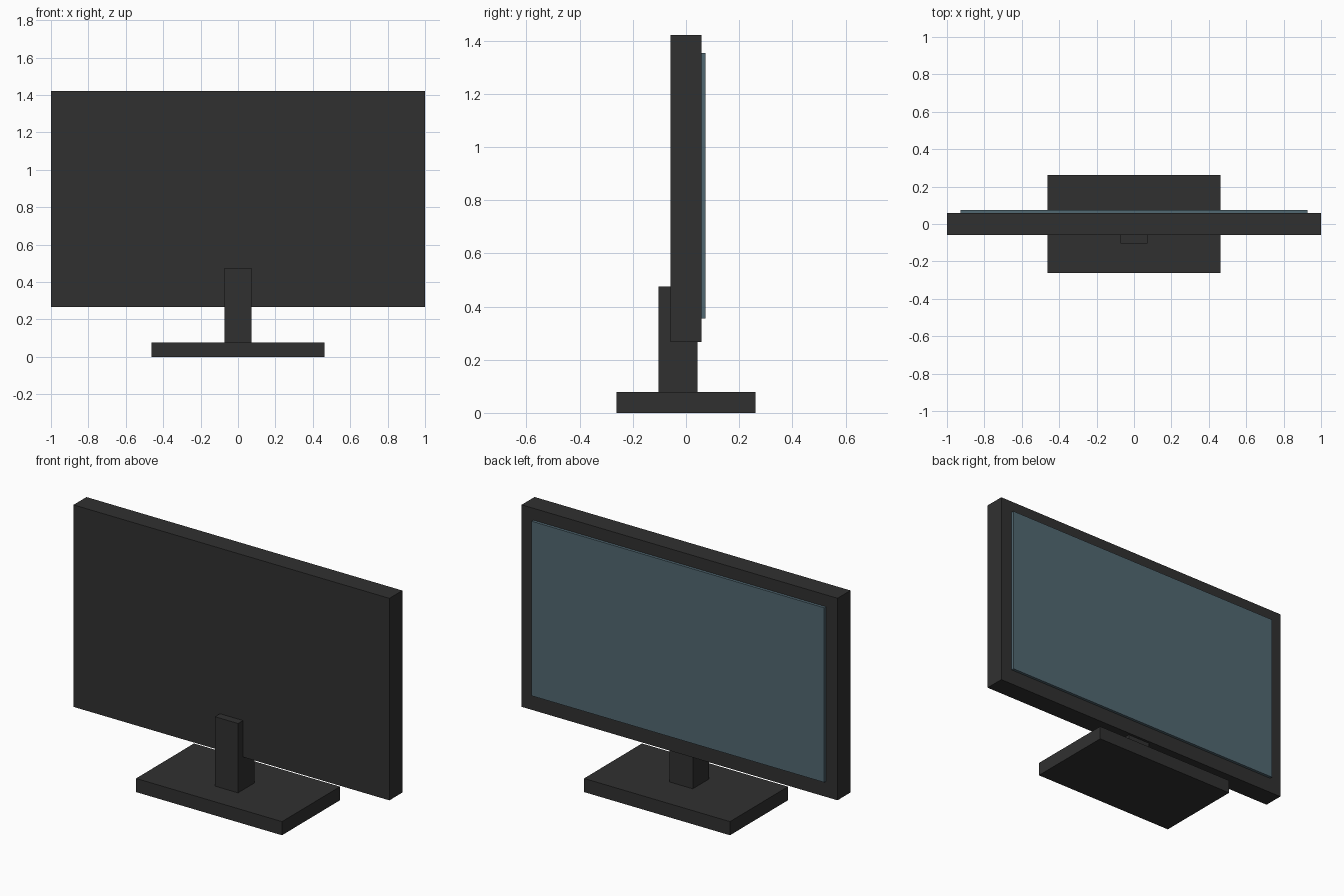
import bpy

default = bpy.data.objects.get("Cube")
if default:
    bpy.data.objects.remove(default, do_unlink=True)


def make_material(name, rgb):
    mat = bpy.data.materials.new(name)
    mat.use_nodes = True
    color = (*rgb, 1.0)
    mat.diffuse_color = color
    mat.node_tree.nodes["Principled BSDF"].inputs["Base Color"].default_value = color
    return mat


def box(name, xs, ys, zs, mat):
    """Box spanning the given (low, high) range on each axis."""
    spans = (xs, ys, zs)
    bpy.ops.mesh.primitive_cube_add(size=1, location=[(a + b) / 2 for a, b in spans])
    obj = bpy.context.object
    obj.name = name
    obj.scale = [b - a for a, b in spans]
    bpy.ops.object.transform_apply(location=False, rotation=False, scale=True)
    obj.data.materials.append(mat)
    return obj


charcoal = make_material("charcoal plastic", (0.03, 0.03, 0.03))
glass = make_material("blue grey screen", (0.083, 0.138, 0.168))

# Stand
box("stand_base", (-0.462, 0.462), (-0.262, 0.262), (0, 0.078), charcoal)
box("stand_column", (-0.073, 0.073), (-0.104, 0.043), (0.078, 0.475), charcoal)

# Display housing, with the raised screen on its +y side
box("display_housing", (-1, 1), (-0.059, 0.058), (0.266, 1.422), charcoal)
box("screen", (-0.927, 0.927), (0.05, 0.074), (0.355, 1.354), glass)
